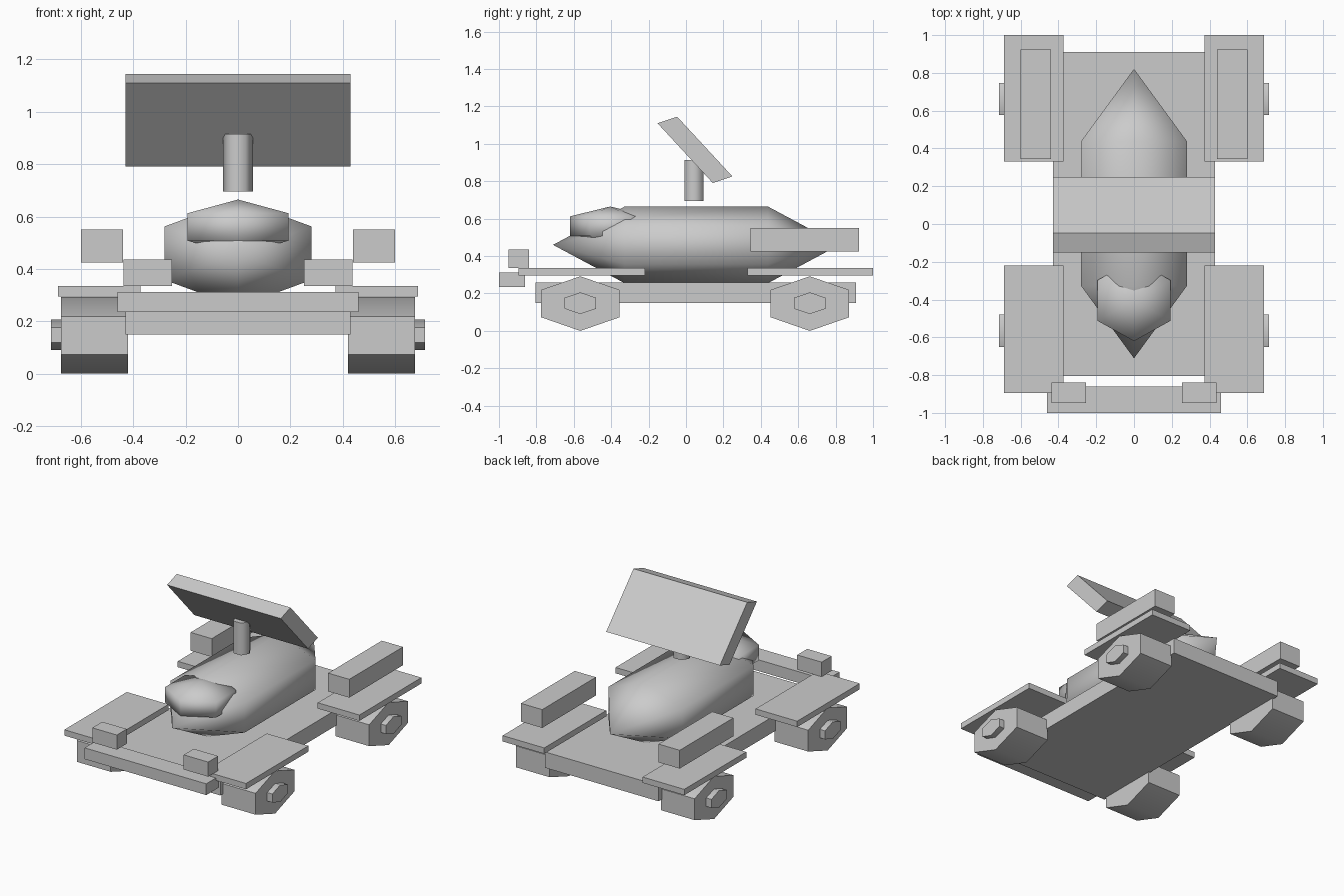
import bpy, bmesh, math
from mathutils import Matrix, Vector

if "Cube" in bpy.data.objects:
    bpy.data.objects.remove(bpy.data.objects["Cube"])

grey = bpy.data.materials.new("plain_grey")
grey.diffuse_color = (0.6, 0.6, 0.6, 1)
grey.use_nodes = True
grey.node_tree.nodes["Principled BSDF"].inputs["Base Color"].default_value = grey.diffuse_color


def finish(name, bm, smooth=None):
    """Turn a bmesh into an object; smooth is the sharp-edge angle in degrees."""
    bmesh.ops.recalc_face_normals(bm, faces=bm.faces[:])
    mesh = bpy.data.meshes.new(name)
    bm.to_mesh(mesh)
    bm.free()
    mesh.materials.append(grey)
    obj = bpy.data.objects.new(name, mesh)
    bpy.context.collection.objects.link(obj)
    if smooth:
        bpy.ops.object.select_all(action='DESELECT')
        obj.select_set(True)
        bpy.context.view_layer.objects.active = obj
        bpy.ops.object.shade_smooth_by_angle(angle=math.radians(smooth))
    return obj


def box(name, x0, x1, y0, y1, z0, z1):
    bm = bmesh.new()
    bmesh.ops.create_cube(bm, size=1)
    for v in bm.verts:
        v.co = ((x0 + x1) / 2 + v.co.x * (x1 - x0),
                (y0 + y1) / 2 + v.co.y * (y1 - y0),
                (z0 + z1) / 2 + v.co.z * (z1 - z0))
    return finish(name, bm)


def hex_prism(name, centre, axis, length, r1, r2):
    """Six-sided prism; r1 points along a corner pair, r2 is the other radius."""
    bm = bmesh.new()
    bmesh.ops.create_cone(bm, cap_ends=True, segments=6, radius1=1, radius2=1, depth=length)
    corner_x = any(abs(v.co.x) > 0.99 for v in bm.verts)
    if not corner_x:
        bmesh.ops.rotate(bm, verts=bm.verts, matrix=Matrix.Rotation(math.pi / 2, 3, 'Z'))
    for v in bm.verts:
        a, b, c = v.co.x * r1, v.co.y * r2, v.co.z
        v.co = Vector(centre) + Vector((c, b, a) if axis == 'X' else (a, b, c))
    return finish(name, bm, 70)


def hex_ball(name, centre, axis, pole, corner, flat):
    """Six-sided, three-band ball with poles on axis and ring corners on the other."""
    bm = bmesh.new()
    ring = [(math.cos(math.radians(60 * i)) * corner,
             math.sin(math.radians(60 * i)) / 0.8660254 * flat) for i in range(6)]

    def put(c, f, p):
        offset = (f, p, c) if axis == 'Y' else (f, c, p)
        return bm.verts.new(Vector(centre) + Vector(offset))

    low = [put(c, f, -pole / 2) for c, f in ring]
    high = [put(c, f, pole / 2) for c, f in ring]
    tip0, tip1 = put(0, 0, -pole), put(0, 0, pole)
    for i in range(6):
        j = (i + 1) % 6
        bm.faces.new((low[i], low[j], high[j], high[i]))
        bm.faces.new((low[j], low[i], tip0))
        bm.faces.new((high[i], high[j], tip1))
    return finish(name, bm, 180)


# Chassis and front bumper
box("chassis", -0.43, 0.43, -0.805, 0.91, 0.15, 0.258)
box("front_bumper", -0.46, 0.46, -1.0, -0.86, 0.235, 0.312)

# Body and cockpit
hex_ball("body", (0, 0.055, 0.46), 'Y', 0.766, 0.205, 0.28)
hex_ball("cockpit", (0, -0.405, 0.56), 'Z', 0.105, 0.215, 0.193)

# Tilted rear wing on its post
hex_prism("wing_post", (0, 0.043, 0.805), 'Z', 0.22, 0.0575, 0.0575)
bm = bmesh.new()
profile = [(-0.152, 1.11), (-0.047, 1.145), (0.248, 0.826), (0.143, 0.791)]
base = bm.faces.new([bm.verts.new((-0.43, y, z)) for y, z in profile])
side = bmesh.ops.extrude_face_region(bm, geom=[base])["geom"]
bmesh.ops.translate(bm, vec=(0.86, 0, 0),
                    verts=[g for g in side if isinstance(g, bmesh.types.BMVert)])
finish("wing", bm)

# Paired parts on both sides
for label, s in (("left", -1), ("right", 1)):
    def pair(name, a, b, *rest):
        box(f"{label}_{name}", min(s * a, s * b), max(s * a, s * b), *rest)

    pair("headlight", 0.253, 0.438, -0.948, -0.84, 0.335, 0.435)
    pair("front_fender", 0.372, 0.687, -0.895, -0.22, 0.295, 0.335)
    pair("rear_fender", 0.372, 0.687, 0.33, 1.0, 0.295, 0.335)
    pair("rear_pod", 0.44, 0.60, 0.345, 0.925, 0.425, 0.55)

    for end, y in (("front", -0.565), ("rear", 0.662)):
        hex_prism(f"{label}_{end}_wheel", (s * 0.548, y, 0.146), 'X', 0.256, 0.146, 0.243)
        hex_prism(f"{label}_{end}_hub", (s * 0.685, y, 0.148), 'X', 0.06, 0.058, 0.098)
